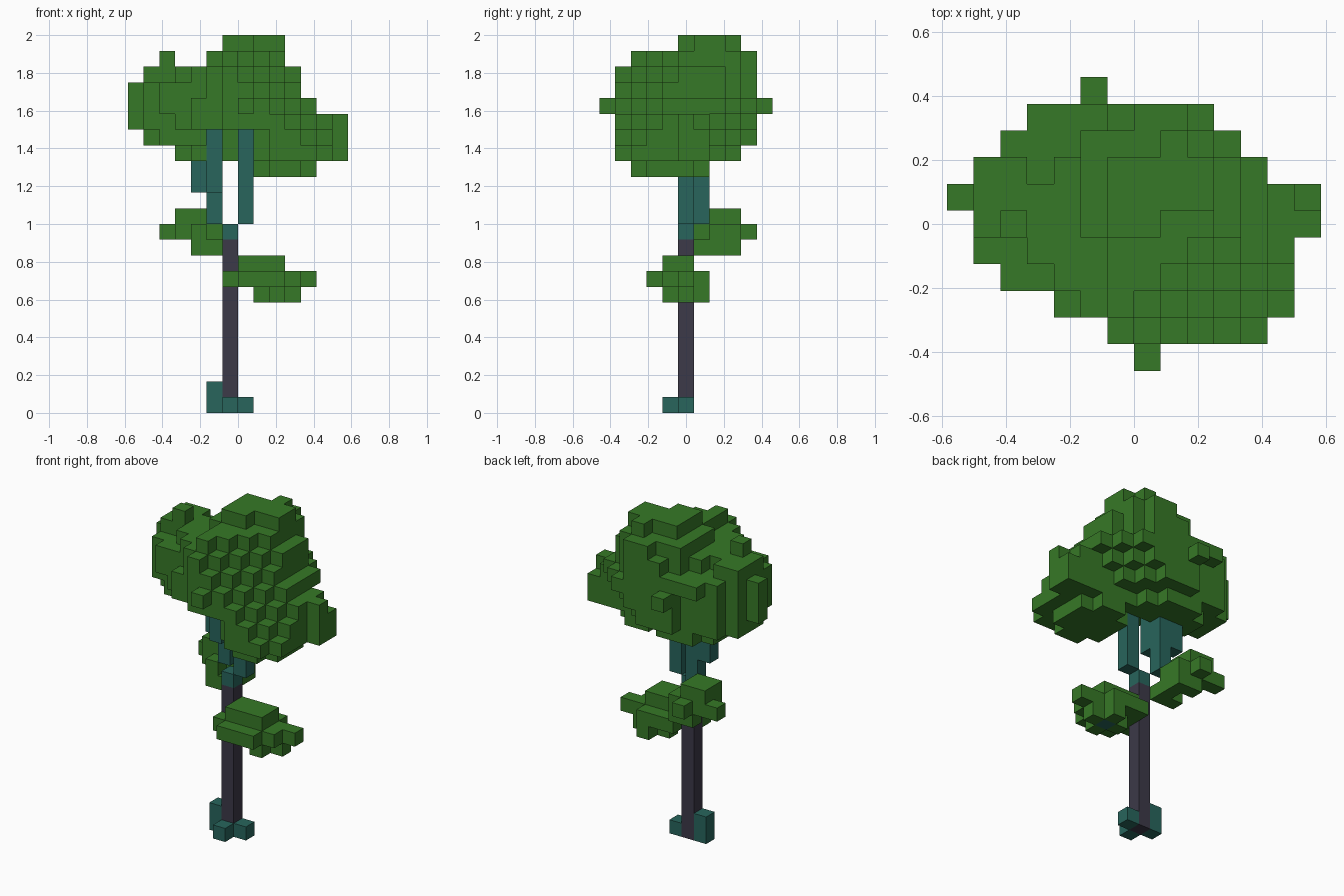
import bpy
import bmesh
from mathutils import Vector

cube = bpy.data.objects.get("Cube")
if cube:
    bpy.data.objects.remove(cube, do_unlink=True)

UNIT = 1 / 12                       # edge of one block
ORIGIN = Vector((-7, -5.5, 0))      # grid corner, in blocks


def material(name, rgb):
    mat = bpy.data.materials.new(name)
    mat.use_nodes = True
    mat.diffuse_color = (*rgb, 1)
    mat.node_tree.nodes["Principled BSDF"].inputs["Base Color"].default_value = (*rgb, 1)
    return mat


def box(x0, x1, y0, y1, z0, z1):
    """Blocks filling an inclusive range."""
    return {(x, y, z) for x in range(x0, x1 + 1)
            for y in range(y0, y1 + 1) for z in range(z0, z1 + 1)}


def disc(z, x0, x1, y0, y1, power):
    """One layer of blocks, rounded to fit an inclusive range."""
    def off(v, a, b):
        return abs(2 * v - a - b) / (b - a + 1)
    return {(x, y, z) for x, y, _ in box(x0, x1, y0, y1, z, z)
            if off(x, x0, x1) ** power + off(y, y0, y1) ** power <= 1}


def layers(table, power):
    cells = set()
    for z, discs in table.items():
        for d in discs:
            cells |= disc(z, *d, power)
    return cells


# Trunk, roots and forked branches
trunk = box(6, 6, 5, 5, 0, 10)
roots = box(5, 5, 5, 5, 0, 1) | {(6, 4, 0), (7, 5, 0)}
branches = {(6, 5, 11)}
branches |= box(7, 7, 5, 5, 12, 17)
branches |= box(5, 5, 6, 6, 12, 15)
branches |= box(5, 5, 5, 5, 14, 17)
branches |= box(4, 4, 6, 6, 14, 15)

# Twigs showing under the small leaf clumps
twigs = {(4, 7, 11), (9, 5, 7)}

# Small leaf clumps beside the trunk
lower_leaves = layers({7: [(8, 10, 4, 6)], 8: [(6, 10, 3, 6)], 9: [(7, 9, 4, 5)]}, 1.6)
lower_leaves.add((11, 5, 8))
middle_leaves = layers({10: [(4, 5, 6, 8)], 11: [(3, 5, 6, 9)], 12: [(3, 4, 7, 8)]}, 1.6)
middle_leaves.add((2, 8, 11))
middle_leaves.remove((4, 7, 10))

# Crown: rounded lobes on each layer
crown = layers({
    15: [(8, 11, 2, 6)],
    16: [(3, 7, 5, 8), (8, 13, 1, 7)],
    17: [(1, 6, 4, 8), (4, 10, 6, 9), (8, 13, 1, 7)],
    18: [(0, 6, 4, 8), (3, 11, 1, 9), (8, 13, 2, 7)],
    19: [(0, 6, 3, 8), (3, 11, 1, 9)],
    20: [(0, 6, 3, 8), (2, 6, 6, 9), (4, 10, 1, 9)],
    21: [(4, 10, 1, 9)],
}, 2.4)

# Top of the left lobe, then the two steps of the peak
crown |= box(1, 4, 5, 6, 21, 21) | box(1, 2, 7, 7, 21, 21) | box(3, 4, 4, 4, 21, 21)
crown |= box(5, 9, 5, 8, 22, 22) | box(6, 9, 2, 4, 22, 22) | box(7, 8, 9, 9, 22, 22)
crown |= box(6, 7, 5, 7, 23, 23) | box(8, 9, 6, 7, 23, 23) | {(8, 8, 23)}

# Trim to the plan outline, open the underside around the branches,
# and slope the front right inward going up and the back right outward
outline = [(7, 7), (6, 11), (4, 12), (2, 12), (1, 12), (1, 13),
           (0, 13), (1, 11), (2, 10), (3, 9), (5, 5)]
crown = {(x, y, z) for x, y, z in crown
         if outline[y][0] <= x <= outline[y][1]
         and not (z < 18 and 5 <= x <= 7 and y <= 5)
         and x - y <= 26 - z
         and (y < 7 or x + y < z)}
crown.discard((13, 6, 18))

# Stray leaf blocks
crown |= {(2, 5, 22), (5, 10, 19), (7, 0, 19)}

green = material("leaf green", (0.037, 0.190, 0.020))
teal = material("teal bark", (0.021, 0.130, 0.107))
dark = material("dark bark", (0.045, 0.041, 0.065))

parts = [
    ("trunk", trunk, dark),
    ("roots", roots, teal),
    ("branches", branches, teal),
    ("twigs", twigs, teal),
    ("lower_leaves", lower_leaves, green),
    ("middle_leaves", middle_leaves, green),
    ("crown_leaves", crown, green),
]
occupied = set().union(*(cells for _, cells, _ in parts))


def build(name, cells, mat):
    """Mesh of the outer faces of a group of blocks."""
    bm = bmesh.new()
    for cell in sorted(cells):
        centre = (Vector(cell) + ORIGIN + Vector((0.5, 0.5, 0.5))) * UNIT
        for axis in range(3):
            for sign in (-1, 1):
                near = list(cell)
                near[axis] += sign
                if tuple(near) in occupied:
                    continue
                n, u = Vector(), Vector()
                n[axis] = sign
                u[(axis + 1) % 3] = 1
                v = n.cross(u)
                corners = (-u - v, u - v, u + v, v - u)
                bm.faces.new([bm.verts.new(centre + (n + c) * UNIT / 2)
                              for c in corners])
    bmesh.ops.remove_doubles(bm, verts=bm.verts, dist=UNIT / 100)
    mesh = bpy.data.meshes.new(name)
    bm.to_mesh(mesh)
    bm.free()
    mesh.materials.append(mat)
    bpy.context.collection.objects.link(bpy.data.objects.new(name, mesh))


taken = set()
for name, cells, mat in parts:
    build(name, cells - taken, mat)
    taken |= cells
